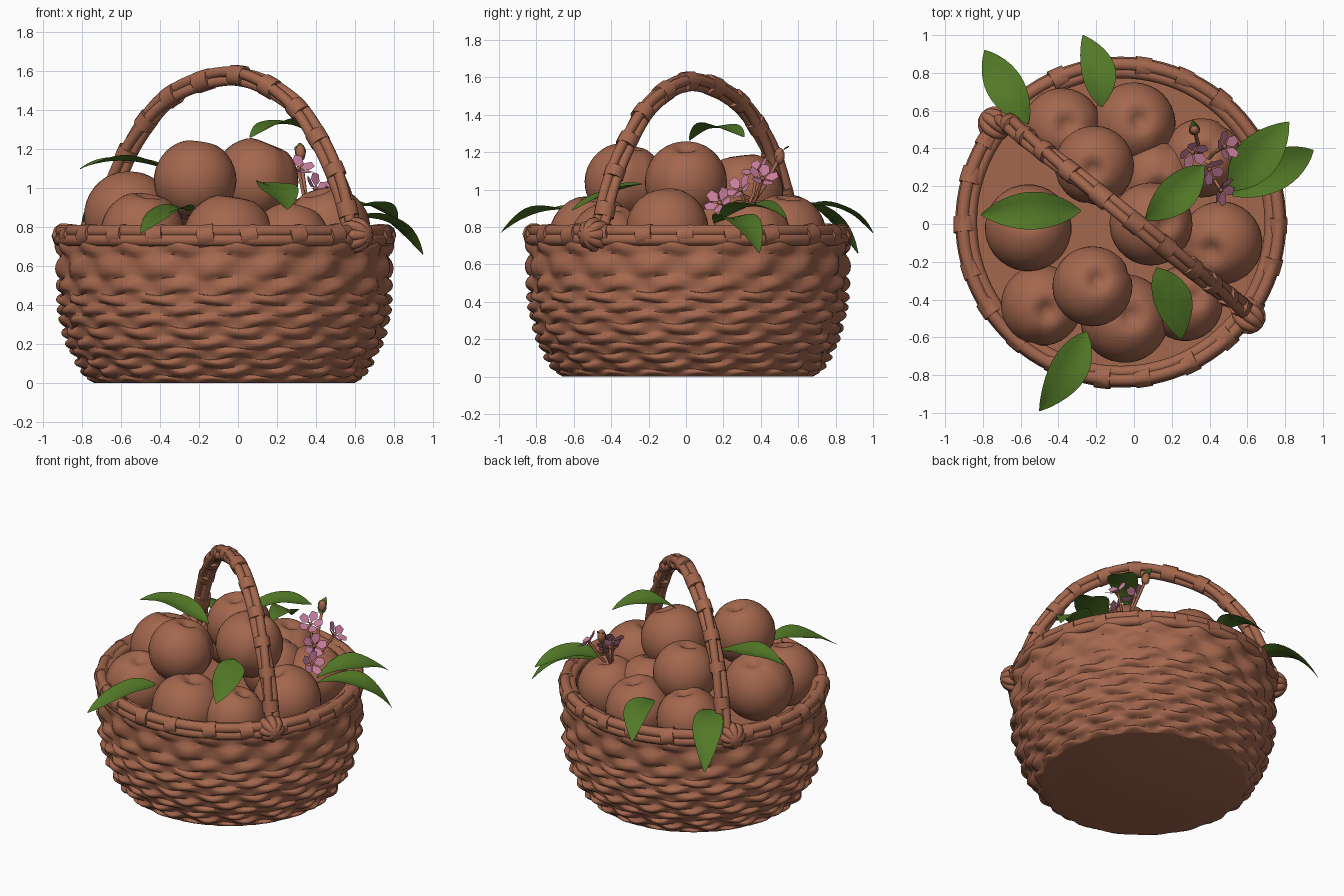
import bpy, bmesh, math, random
from mathutils import Vector, Matrix, Euler

if "Cube" in bpy.data.objects:
    bpy.data.objects.remove(bpy.data.objects["Cube"])

random.seed(4)
CX, CY = -0.07, 0.01


def material(name, rgb):
    m = bpy.data.materials.new(name)
    m.diffuse_color = (*rgb, 1)
    m.use_nodes = True
    m.node_tree.nodes["Principled BSDF"].inputs["Base Color"].default_value = m.diffuse_color
    return m


BROWN = material("wicker_brown", (0.37, 0.135, 0.075))
GREEN = material("leaf_green", (0.085, 0.19, 0.02))
PINK = material("blossom_pink", (0.58, 0.21, 0.34))


def finish(bm, name, mat, angle=50):
    me = bpy.data.meshes.new(name)
    bm.to_mesh(me)
    bm.free()
    ob = bpy.data.objects.new(name, me)
    bpy.context.collection.objects.link(ob)
    me.materials.append(mat)
    smooth(ob, angle)
    return ob


def smooth(ob, angle):
    bpy.ops.object.select_all(action='DESELECT')
    ob.select_set(True)
    bpy.context.view_layer.objects.active = ob
    bpy.ops.object.shade_smooth_by_angle(angle=math.radians(angle))


def tubes(name, paths, mat, res=3):
    """Sweep round tubes: each path is (points, radius, closed)."""
    cu = bpy.data.curves.new(name, 'CURVE')
    cu.dimensions = '3D'
    cu.bevel_depth = 1.0
    cu.bevel_resolution = res
    cu.use_fill_caps = True
    for pts, rad, closed in paths:
        sp = cu.splines.new('POLY')
        sp.points.add(len(pts) - 1)
        for p, co in zip(sp.points, pts):
            p.co = (*co, 1)
            p.radius = rad
        sp.use_cyclic_u = closed
    ob = bpy.data.objects.new(name, cu)
    bpy.context.collection.objects.link(ob)
    bpy.ops.object.select_all(action='DESELECT')
    ob.select_set(True)
    bpy.context.view_layer.objects.active = ob
    bpy.ops.object.convert(target='MESH')
    ob = bpy.context.object
    ob.data.materials.clear()
    ob.data.materials.append(mat)
    smooth(ob, 50)


def polar(r, a, z):
    return Vector((CX + r * math.cos(a), CY + r * math.sin(a), z))


def catmull(pts, t):
    """Smooth point on a path, t from 0 to 1."""
    s = min(max(t, 0), 0.99999) * (len(pts) - 1)
    i = int(s)
    u = s - i
    a, b, c, d = (Vector(pts[min(max(k, 0), len(pts) - 1)]) for k in range(i - 1, i + 3))
    return 0.5 * (2 * b + (c - a) * u + (2 * a - 5 * b + 4 * c - d) * u * u
                  + (3 * b - a - 3 * c + d) * u ** 3)


# Woven body: rows of strands bulging alternately over and under the stakes
ROWS, SUB, STAKES, SEG = 12, 6, 36, 216
profile = [(0.67, 0), (0.745, 0.1), (0.80, 0.22), (0.835, 0.36), (0.845, 0.5), (0.85, 0.74)]
prof3 = [(r, 0, z) for r, z in profile]
bm = bmesh.new()
rings = []
for j in range(ROWS * SUB + 1):
    p = catmull(prof3, j / (ROWS * SUB))
    row, v = min(j // SUB, ROWS - 1), (j % SUB) / SUB
    crown = math.sin(math.pi * v) ** 0.6 if v else 0
    ring = []
    for i in range(SEG):
        a = 2 * math.pi * i / SEG
        wave = math.sin(a * STAKES / 2 + math.pi * row + 0.5 * math.sin(row * 2.3))
        r = p.x - 0.008 + crown * (0.014 + 0.02 * wave)
        z = p.z + 0.008 * math.sin(a * STAKES / 2 + row) * (0 < j < ROWS * SUB)
        ring.append(bm.verts.new(polar(r, a, max(z, 0))))
    rings.append(ring)
# inner wall and floor share the top and bottom rings
for r, z in ((0.79, 0.74), (0.78, 0.5), (0.62, 0.05)):
    rings.append([bm.verts.new(polar(r, 2 * math.pi * i / SEG, z)) for i in range(SEG)])
for lo, hi in zip(rings, rings[1:]):
    for i in range(SEG):
        k = (i + 1) % SEG
        bm.faces.new((lo[i], lo[k], hi[k], hi[i]))
bm.faces.new(rings[0][::-1])
bm.faces.new(rings[-1])
finish(bm, "woven_basket_body", BROWN, 60)

# Packing layer under the fruit
bm = bmesh.new()
bmesh.ops.create_circle(bm, cap_ends=True, segments=64, radius=0.79,
                        matrix=Matrix.Translation((CX, CY, 0.56)))
finish(bm, "basket_filling", BROWN)

# Rim strands and the bands wrapped round them
circle = [2 * math.pi * i / 96 for i in range(96)]
tubes("rim_strands", [([polar(r, a, z) for a in circle], rad, True)
                      for r, z, rad in ((0.835, 0.78, 0.034), (0.842, 0.735, 0.034), (0.795, 0.765, 0.034))],
      BROWN)
bands = []
for i in range(22):
    a0 = 2 * math.pi * (i + random.uniform(-0.12, 0.12)) / 22
    bands.append(([polar(0.827, a0 + d, 0.757 + d * 0.12) for d in (-0.05, -0.02, 0.02, 0.05)],
                  random.uniform(0.054, 0.06), False))
tubes("rim_bands", bands, BROWN)

# Arched handle: three slowly twisting strands with bands
arch = [(-0.71, 0.74), (-0.63, 1.03), (-0.52, 1.27), (-0.33, 1.48), (-0.02, 1.58),
        (0.25, 1.46), (0.42, 1.24), (0.53, 1.0), (0.60, 0.72)]
arch = [(x, 0.01 - 0.79 * x, z) for x, z in arch]
side = Vector((0.79, 1, 0)).normalized()


def handle_point(t, offset=0.0, angle=0.0):
    tan = (catmull(arch, t + 0.01) - catmull(arch, t - 0.01)).normalized()
    return catmull(arch, t) + offset * (math.cos(angle) * side + math.sin(angle) * tan.cross(side))


strands = []
for k in range(3):
    strands.append(([handle_point(i / 60, 0.026, k * 2.094 + i * 0.08) for i in range(61)], 0.028, False))
tubes("handle_strands", strands, BROWN)
tubes("handle_bands", [([handle_point(t + d) for d in (-0.014, -0.005, 0.005, 0.014)], 0.055, False)
                       for t in (0.1, 0.2, 0.29, 0.37, 0.44, 0.51, 0.58, 0.66, 0.74, 0.83, 0.92)], BROWN)

# Lashings where the handle meets the rim
lash = []
for base in (Vector((-0.735, 0.53, 0.76)), Vector((0.605, -0.49, 0.76))):
    out = Vector((base.x - CX, base.y - CY, 0)).normalized()
    tang = Vector((-out.y, out.x, 0))
    for tilt in (-0.8, 0.8, 0, 1.57):
        u = tang * math.cos(tilt) + Vector((0, 0, 1)) * math.sin(tilt)
        lash.append(([base + 0.065 * (u * math.cos(a) + out * math.sin(a))
                      for a in circle[::6]], 0.028, True))
tubes("handle_lashings", lash, BROWN)

# Round fruit, each with a dimple and a shallow crease
fruits = [(-0.22, -0.33, 1.04, 0.212), (0.09, 0.0, 1.04, 0.22), (-0.21, 0.31, 0.99, 0.21),
          (-0.56, -0.02, 0.86, 0.23), (0.0, 0.53, 0.76, 0.22), (-0.38, 0.51, 0.78, 0.21),
          (0.36, 0.35, 0.75, 0.21), (0.46, -0.1, 0.79, 0.22), (-0.05, -0.5, 0.74, 0.235),
          (-0.49, -0.43, 0.77, 0.215), (0.27, -0.42, 0.73, 0.2), (0.12, 0.24, 0.78, 0.21)]
for n, (x, y, z, r) in enumerate(fruits):
    bm = bmesh.new()
    bmesh.ops.create_uvsphere(bm, u_segments=32, v_segments=20, radius=1)
    for v in bm.verts:
        d = math.hypot(v.co.x, v.co.y)
        top = v.co.z > 0
        crease = math.exp(-(v.co.x / 0.12) ** 2) * (v.co.y > 0) * d * 0.05
        v.co *= 1 - crease
        v.co.z -= (0.24 if top else -0.1) * math.exp(-(d / 0.24) ** 2)
    tilt = Euler((random.uniform(-0.3, 0.3), random.uniform(-0.3, 0.3), random.uniform(0, 6.28)))
    bm.transform(Matrix.Translation((x, y, z)) @ tilt.to_matrix().to_4x4() @ Matrix.Scale(r, 4))
    finish(bm, f"fruit_{n + 1}", BROWN, 60)


# Arching leaves: base, middle, tip, width
def leaf(name, base, mid, tip, width, mat=GREEN):
    base, mid, tip = Vector(base), Vector(mid), Vector(tip)
    ctrl = 2 * mid - (base + tip) / 2
    across = (tip - base).cross(Vector((0, 0, 1))).normalized()
    bm = bmesh.new()
    rows = []
    for i in range(13):
        t = i / 12
        c = base * (1 - t) ** 2 + ctrl * 2 * t * (1 - t) + tip * t * t
        w = width / 2 * max(math.sin(math.pi * t ** 0.9) ** 0.8 if 0 < t < 1 else 0, 0.03)
        rows.append([bm.verts.new(c + across * w * s + Vector((0, 0, abs(s) * w * 0.25 + 0.006 * s * math.sin(9 * t))))
                     for s in (-1, -0.5, 0, 0.5, 1)])
    for a, b in zip(rows, rows[1:]):
        for k in range(4):
            bm.faces.new((a[k], a[k + 1], b[k + 1], b[k]))
    bmesh.ops.recalc_face_normals(bm, faces=bm.faces)
    if sum(f.normal.z for f in bm.faces) < 0:
        bmesh.ops.reverse_faces(bm, faces=bm.faces)
    finish(bm, name, mat)


leaves = [((-0.28, 0.07, 1.06), (-0.56, 0.07, 1.14), (-0.81, 0.05, 1.1), 0.2),
          ((-0.56, 0.53, 0.9), (-0.69, 0.74, 0.87), (-0.79, 0.92, 0.66), 0.2),
          ((-0.17, 0.62, 0.9), (-0.19, 0.82, 0.9), (-0.27, 1.0, 0.77), 0.18),
          ((-0.25, -0.57, 0.88), (-0.35, -0.78, 0.88), (-0.5, -0.99, 0.77), 0.2),
          ((0.12, -0.23, 1.03), (0.21, -0.41, 0.98), (0.25, -0.61, 0.89), 0.2),
          ((0.37, 0.31, 1.28), (0.22, 0.15, 1.33), (0.06, 0.02, 1.26), 0.2),
          ((0.5, 0.18, 0.84), (0.66, 0.36, 0.91), (0.82, 0.54, 0.84), 0.23),
          ((0.52, 0.15, 0.82), (0.76, 0.29, 0.83), (0.95, 0.39, 0.66), 0.21),
          ((0.32, 0.47, 1.14), (0.32, 0.5, 1.19), (0.31, 0.55, 1.23), 0.06)]
for n, data in enumerate(leaves):
    leaf(f"leaf_{n + 1}", *data)

# Blossom sprig: stems, five-petalled flowers and a bud
blooms = [((0.31, 0.38, 1.1), (0.3, -0.5, 0.8)), ((0.48, 0.41, 1.06), (0.7, 0.2, 0.7)),
          ((0.40, 0.29, 1.0), (0.6, -0.5, 0.6)), ((0.46, 0.18, 0.93), (0.8, -0.4, 0.5))]
root = Vector((0.36, 0.3, 0.85))
stems = [([root, root.lerp(Vector(p), 0.5) + Vector((0, 0.02, 0)), Vector(p)], 0.009, False) for p, _ in blooms]
stems.append(([root, (0.34, 0.42, 1.02), (0.32, 0.5, 1.17)], 0.01, False))
tubes("blossom_stems", stems, BROWN, 2)
for n, (pos, facing) in enumerate(blooms):
    bm = bmesh.new()
    for k in range(5):
        a = k * 2 * math.pi / 5
        shape = [(0.01, 0, 0), (0.045, -0.03, 0.012), (0.078, -0.02, 0.03),
                 (0.078, 0.02, 0.03), (0.045, 0.03, 0.012)]
        bm.faces.new([bm.verts.new(Matrix.Rotation(a, 3, 'Z') @ Vector(s)) for s in shape])
    turn = Vector(facing).to_track_quat('Z', 'Y').to_matrix().to_4x4()
    place = Matrix.Translation(pos) @ turn
    bm.transform(place)
    finish(bm, f"blossom_{n + 1}", PINK)
    bm = bmesh.new()
    bmesh.ops.create_icosphere(bm, subdivisions=1, radius=0.014, matrix=place)
    finish(bm, f"blossom_centre_{n + 1}", BROWN)
bm = bmesh.new()
bmesh.ops.create_uvsphere(bm, u_segments=10, v_segments=8, radius=0.028,
                          matrix=Matrix.Translation((0.32, 0.5, 1.18)) @ Matrix.Diagonal((1, 1, 1.6, 1)))
finish(bm, "blossom_bud", BROWN)
